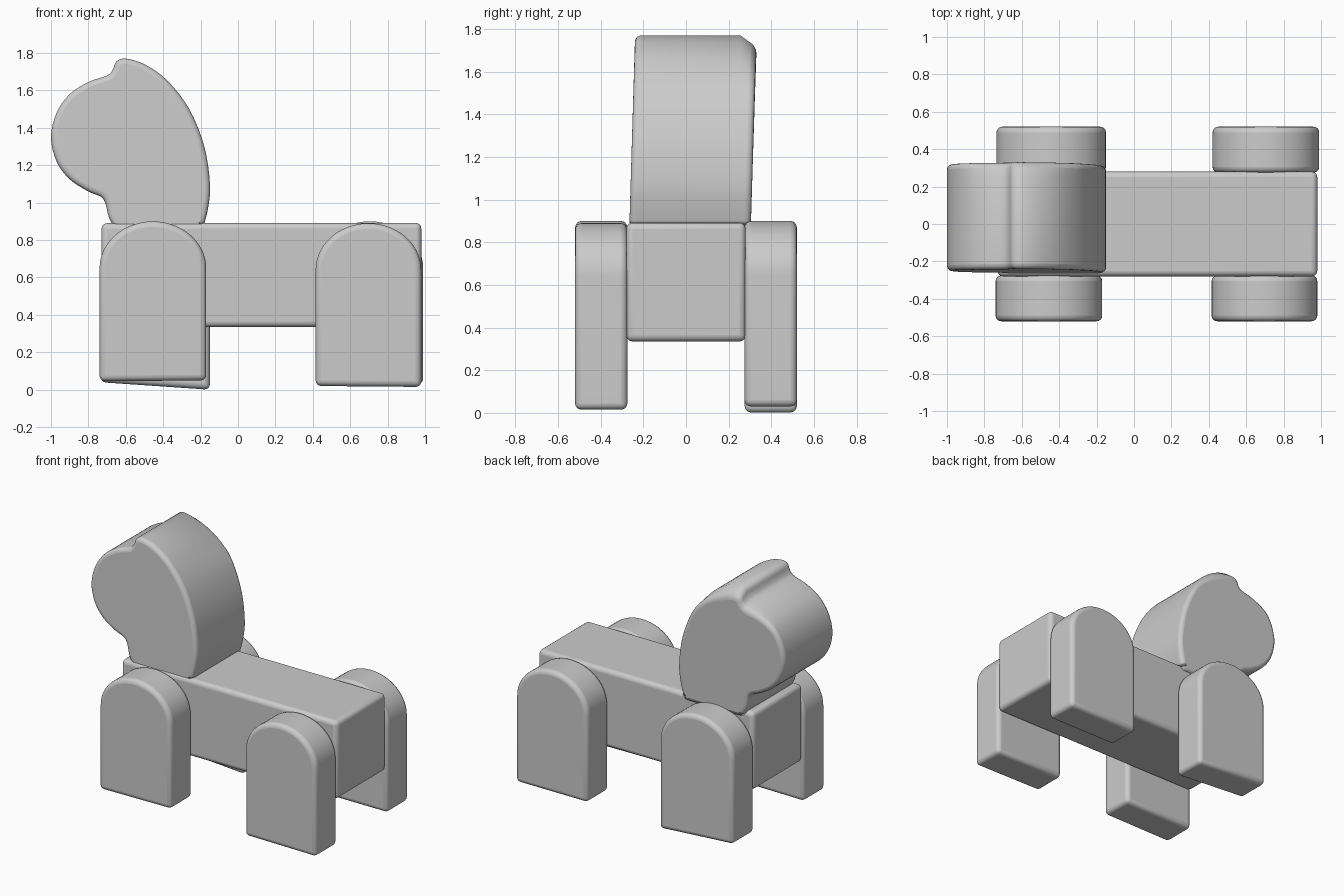
import bpy, bmesh, math
from mathutils import Vector

cube = bpy.data.objects.get("Cube")
if cube:
    bpy.data.objects.remove(cube, do_unlink=True)

# Plain grey material
grey = bpy.data.materials.new("plain grey")
grey.use_nodes = True
colour = (0.6, 0.6, 0.6, 1)
grey.diffuse_color = colour
grey.node_tree.nodes["Principled BSDF"].inputs["Base Color"].default_value = colour


def loft(name, rings, radius):
    """Skin matching closed rings of points, cap both ends and round the rims."""
    bm = bmesh.new()
    loops = [[bm.verts.new(p) for p in ring] for ring in rings]
    n = len(loops[0])
    bm.faces.new(loops[0])
    bm.faces.new(loops[-1])
    for a, b in zip(loops, loops[1:]):
        for i in range(n):
            j = (i + 1) % n
            bm.faces.new((a[i], a[j], b[j], b[i]))
    bmesh.ops.recalc_face_normals(bm, faces=bm.faces)
    mesh = bpy.data.meshes.new(name)
    bm.to_mesh(mesh)
    bm.free()
    mesh.materials.append(grey)
    ob = bpy.data.objects.new(name, mesh)
    bpy.context.collection.objects.link(ob)
    bevel = ob.modifiers.new("rounded edges", "BEVEL")
    bevel.width = radius
    bevel.segments = 4
    bevel.limit_method = "ANGLE"
    bevel.angle_limit = math.radians(42)
    bevel.use_clamp_overlap = False
    bpy.ops.object.select_all(action="DESELECT")
    ob.select_set(True)
    bpy.context.view_layer.objects.active = ob
    bpy.ops.object.shade_smooth_by_angle(angle=math.radians(50))
    return ob


def prism(name, outline, y0, y1, radius):
    return loft(name, [[(x, y, z) for x, z in outline] for y in (y0, y1)], radius)


def smooth_path(points, steps=4):
    """Catmull-Rom curve through an open run of points."""
    pts = [Vector(p) for p in points]
    pts = [pts[0]] + pts + [pts[-1]]
    out = []
    for a, b, c, d in zip(pts, pts[1:], pts[2:], pts[3:]):
        for k in range(steps):
            t = k / steps
            out.append(0.5 * (2 * b + (c - a) * t + (2 * a - 5 * b + 4 * c - d) * t ** 2
                              + (3 * b - a - 3 * c + d) * t ** 3))
    return out + [pts[-1]]


# Body block
prism("body", [(-0.73, 0.335), (0.98, 0.335), (0.98, 0.892), (-0.73, 0.89)],
      -0.28, 0.28, 0.03)


# Round-topped legs, with slightly uneven feet
def leg(name, x0, x1, foot0, foot1, side, top):
    cx, r, rise = (x0 + x1) / 2, (x1 - x0) / 2, 0.25
    arch = [(cx + r * math.cos(math.pi * i / 28),
             top - rise + rise * math.sin(math.pi * i / 28)) for i in range(29)]
    prism(name, [(x0, foot0), (x1, foot1)] + arch, side * 0.275, side * 0.52, 0.03)


leg("front_right_leg", -0.74, -0.17, 0.045, 0.05, -1, 0.9)
leg("front_left_leg", -0.735, -0.15, 0.04, 0.0, 1, 0.89)
leg("rear_right_leg", 0.415, 0.98, 0.02, 0.015, -1, 0.89)
leg("rear_left_leg", 0.42, 0.99, 0.03, 0.03, 1, 0.9)

# Head: curved profile with a crest, leaning a little and softened on one side
profile = smooth_path([
    (-0.65, 0.85), (-0.69, 0.92), (-0.72, 1.02), (-0.80, 1.06), (-0.90, 1.125),
    (-0.97, 1.22), (-1.0, 1.35), (-0.97, 1.48), (-0.90, 1.58), (-0.80, 1.645),
    (-0.70, 1.68), (-0.67, 1.71), (-0.65, 1.755), (-0.60, 1.77), (-0.50, 1.74),
    (-0.38, 1.655), (-0.26, 1.50), (-0.18, 1.3), (-0.15, 1.1), (-0.16, 0.97),
    (-0.19, 0.85)])


def head_ring(y, drop):
    ring = []
    for x, z in profile:
        high = min(max((z - 1.55) / 0.2, 0), 1)
        ring.append((x, y + 0.03 * (z - 0.9), z - drop * high))
    return ring


loft("head", [head_ring(-0.265, 0), head_ring(0.23, 0), head_ring(0.305, 0.055)], 0.028)
